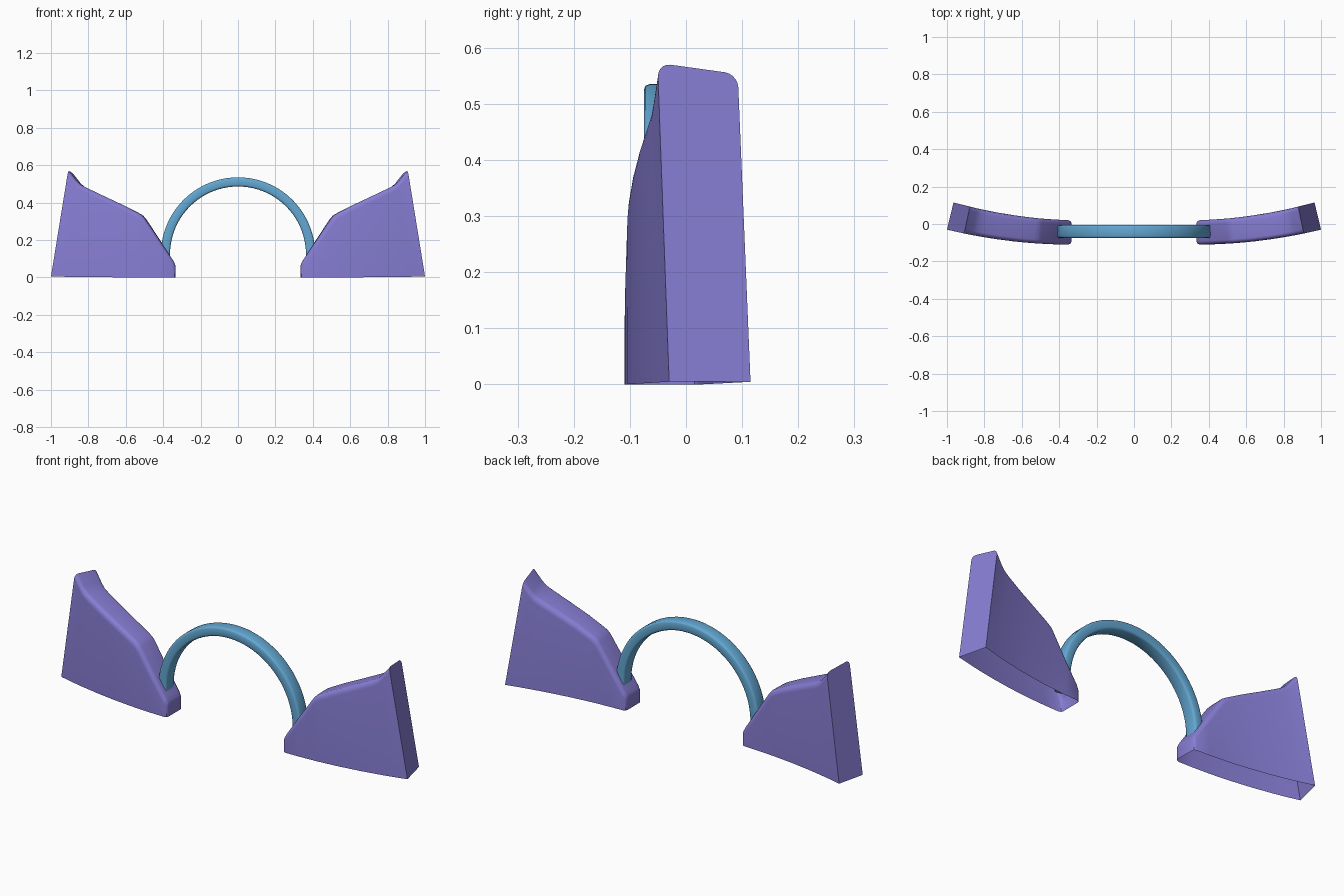
import bpy, bmesh, math

cube = bpy.data.objects.get("Cube")
if cube:
    bpy.data.objects.remove(cube, do_unlink=True)


def material(name, rgb):
    m = bpy.data.materials.new(name)
    m.use_nodes = True
    m.diffuse_color = (*rgb, 1)
    m.node_tree.nodes["Principled BSDF"].inputs["Base Color"].default_value = (*rgb, 1)
    return m


purple = material("soft_purple", (0.245, 0.208, 0.66))
blue = material("sky_blue", (0.125, 0.39, 0.65))


def finish(bm, name, mat, angle):
    bmesh.ops.recalc_face_normals(bm, faces=bm.faces)
    mesh = bpy.data.meshes.new(name)
    bm.to_mesh(mesh)
    bm.free()
    mesh.materials.append(mat)
    obj = bpy.data.objects.new(name, mesh)
    bpy.context.collection.objects.link(obj)
    bpy.ops.object.select_all(action="DESELECT")
    obj.select_set(True)
    bpy.context.view_layer.objects.active = obj
    bpy.ops.object.shade_smooth_by_angle(angle=math.radians(angle))
    return obj


def bridge(bm, a, b, closed):
    n = len(a)
    for i in range(n if closed else n - 1):
        j = (i + 1) % n
        bm.faces.new((a[i], a[j], b[j], b[i]))


# Curved side panels: open-bottomed shells lofted from arched ribs
# each rib: bottom x, top x, top height, side inset, rounding height
INNER = 0.335
RIBS = [
    (INNER, INNER, 0.066, 0.11, 0.012),
    (0.339, 0.339, 0.078, 0.04, 0.02),
    (0.352, 0.35, 0.095, 0.0, 0.028),
    (0.43, 0.42, 0.20, 0.0, 0.04),
    (0.52, 0.50, 0.318, 0.0, 0.04),
    (0.54, 0.515, 0.334, 0.0, 0.035),
    (0.56, 0.535, 0.346, 0.0, 0.03),
    (0.65, 0.62, 0.390, 0.0, 0.03),
    (0.76, 0.72, 0.437, 0.0, 0.03),
    (0.86, 0.81, 0.480, 0.0, 0.03),
    (0.91, 0.845, 0.499, 0.0, 0.03),
    (0.94, 0.865, 0.518, 0.0, 0.027),
    (1.0, 0.908, 0.573, 0.0, 0.025),
]
ARC = 5
ROUND = 0.16


def panel_point(x, v, z):
    """Place a point on the bowed slab; v runs from front (0) to back (1)."""
    t = (x - INNER) / (1 - INNER)
    y = -0.11 + 0.08 * t * t + v * (0.13 + 0.015 * t)
    return x - 0.035 * t * v, y, z * (1 - 0.04 * t * v)


def rib_outline(inset, height, r):
    """Arch in (across, height) with rounded shoulders."""
    pts = [(inset, 0)]
    for k in range(ARC + 1):
        a = math.pi / 2 * k / ARC
        pts.append((inset + ROUND * (1 - math.cos(a)), height - r * (1 - math.sin(a))))
    return pts + [(1 - v, z) for v, z in reversed(pts)]


def side_panel(name, side):
    bm = bmesh.new()
    ribs = []
    for xb, xt, h, inset, r in RIBS:
        rib = []
        for v, z in rib_outline(inset, h, r):
            f = z / h
            lift = 0.005 * ((xb - INNER) / (1 - INNER)) ** 2 * (1 - f)
            x, y, z = panel_point(xb + (xt - xb) * f, v, z + lift)
            rib.append(bm.verts.new((side * x, y, z)))
        ribs.append(rib)
    for a, b in zip(ribs, ribs[1:]):
        bridge(bm, a, b, False)
    bm.faces.new(ribs[0])
    bm.faces.new(ribs[-1])
    return finish(bm, name, purple, 40)


side_panel("left_side_panel", 1)
side_panel("right_side_panel", -1)

# Arched band whose ends sink into the panels
RADIUS, CENTER_Z, CENTER_Y = 0.388, 0.123, -0.04
HALF_R, HALF_Y, CUT = 0.0245, 0.035, 0.010
corner = [(HALF_R, HALF_Y - CUT), (HALF_R - CUT * 0.3, HALF_Y - CUT * 0.3),
          (HALF_R - CUT, HALF_Y)]
section = (corner + [(-r, y) for r, y in reversed(corner)]
           + [(-r, -y) for r, y in corner] + [(r, -y) for r, y in reversed(corner)])
bm = bmesh.new()
rings = []
STEPS = 44
for i in range(STEPS + 1):
    a = math.radians(-8 + 196 * i / STEPS)
    rings.append([bm.verts.new(((RADIUS + r) * math.cos(a), CENTER_Y + y,
                                CENTER_Z + (RADIUS + r) * math.sin(a)))
                  for r, y in section])
for a, b in zip(rings, rings[1:]):
    bridge(bm, a, b, True)
bm.faces.new(rings[0])
bm.faces.new(rings[-1])
finish(bm, "arched_band", blue, 50)
